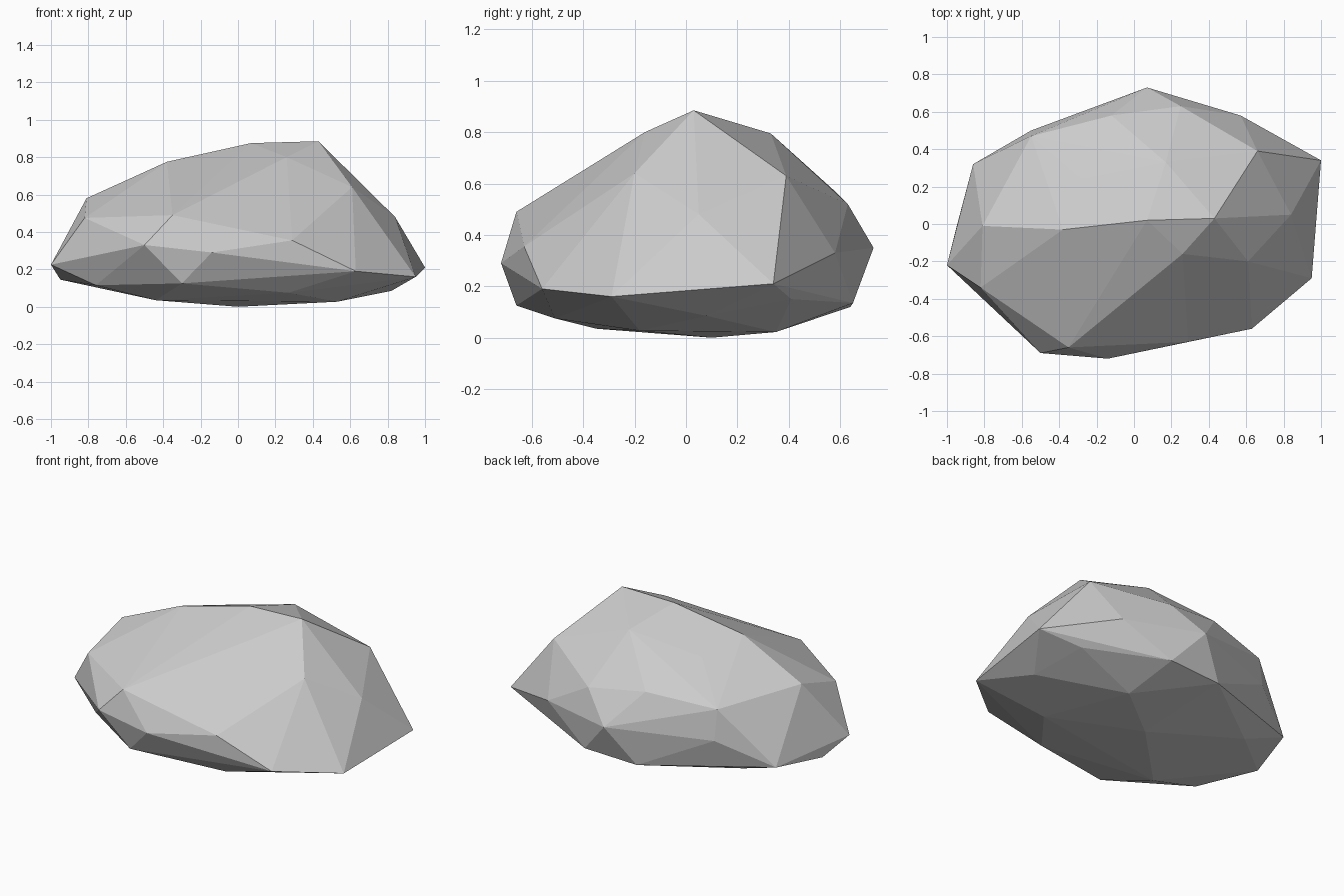
import bpy
import bmesh
from mathutils import Vector

# Remove the default object
default_cube = bpy.data.objects.get("Cube")
if default_cube is not None:
    bpy.data.objects.remove(default_cube, do_unlink=True)


def make_material(name, colour):
    material = bpy.data.materials.new(name)
    material.use_nodes = True
    material.diffuse_color = colour
    shader = next(node for node in material.node_tree.nodes
                  if node.type == 'BSDF_PRINCIPLED')
    shader.inputs["Base Color"].default_value = colour
    shader.inputs["Roughness"].default_value = 0.9
    return material


def build_faceted_solid(name, corner_bands, material):
    """Wrap a flat-faced skin around the corner points (hundredths of a unit)."""
    bm = bmesh.new()
    for band in corner_bands:
        for corner in band:
            bm.verts.new(Vector(corner) / 100)
    bmesh.ops.convex_hull(bm, input=list(bm.verts))

    # Drop any corner swallowed by the skin
    loose_corners = [vert for vert in bm.verts if not vert.link_faces]
    bmesh.ops.delete(bm, geom=loose_corners, context='VERTS')
    bmesh.ops.recalc_face_normals(bm, faces=list(bm.faces))
    for face in bm.faces:
        face.smooth = False

    mesh = bpy.data.meshes.new(name)
    bm.to_mesh(mesh)
    bm.free()
    mesh.materials.append(material)
    solid = bpy.data.objects.new(name, mesh)
    bpy.context.scene.collection.objects.link(solid)
    return solid


# Ridge along the top
crown = [
    (43, 3, 88.5), (7, 2, 87.5), (26, -16, 80),
    (-38, -3, 77.5), (17, 33, 79.5), (-28, 24, 70.5),
]

# Break between the top and the steep sides
shoulder = [
    (-81, -1, 58), (-35, -66, 49), (-82, -34, 47.5),
    (-55, 47, 53), (-12, 58, 57), (25, 63, 52),
    (66, 39, 63), (61, -20, 64), (84, 5, 48),
]

# Widest outline
girdle = [
    (-100, -22, 22.5), (-86, 32, 18.5), (-55, 50, 34), (7, 73, 35),
    (57, 58, 33), (100, 34, 21), (95, -29, 16), (63, -56, 19),
    (29, -63, 35.5), (-14, -72, 29), (-50, -69, 33),
]

# Shallow underside
underside = [
    (-95, -2, 14.5), (-76, -35, 11.5), (-30, -66, 12.5), (27, -51, 7.5),
    (82, 8, 8.5), (74, 41, 15), (26, 65, 13.5), (-10, 64, 12),
    (-60, 28, 9.5), (-44, -35, 3.5), (53, -18, 2.7), (33, 35, 2.2),
    (0, 10, 0),
]

stone_grey = make_material("stone grey", (0.6, 0.6, 0.6, 1.0))
build_faceted_solid("boulder", [crown, shoulder, girdle, underside], stone_grey)
